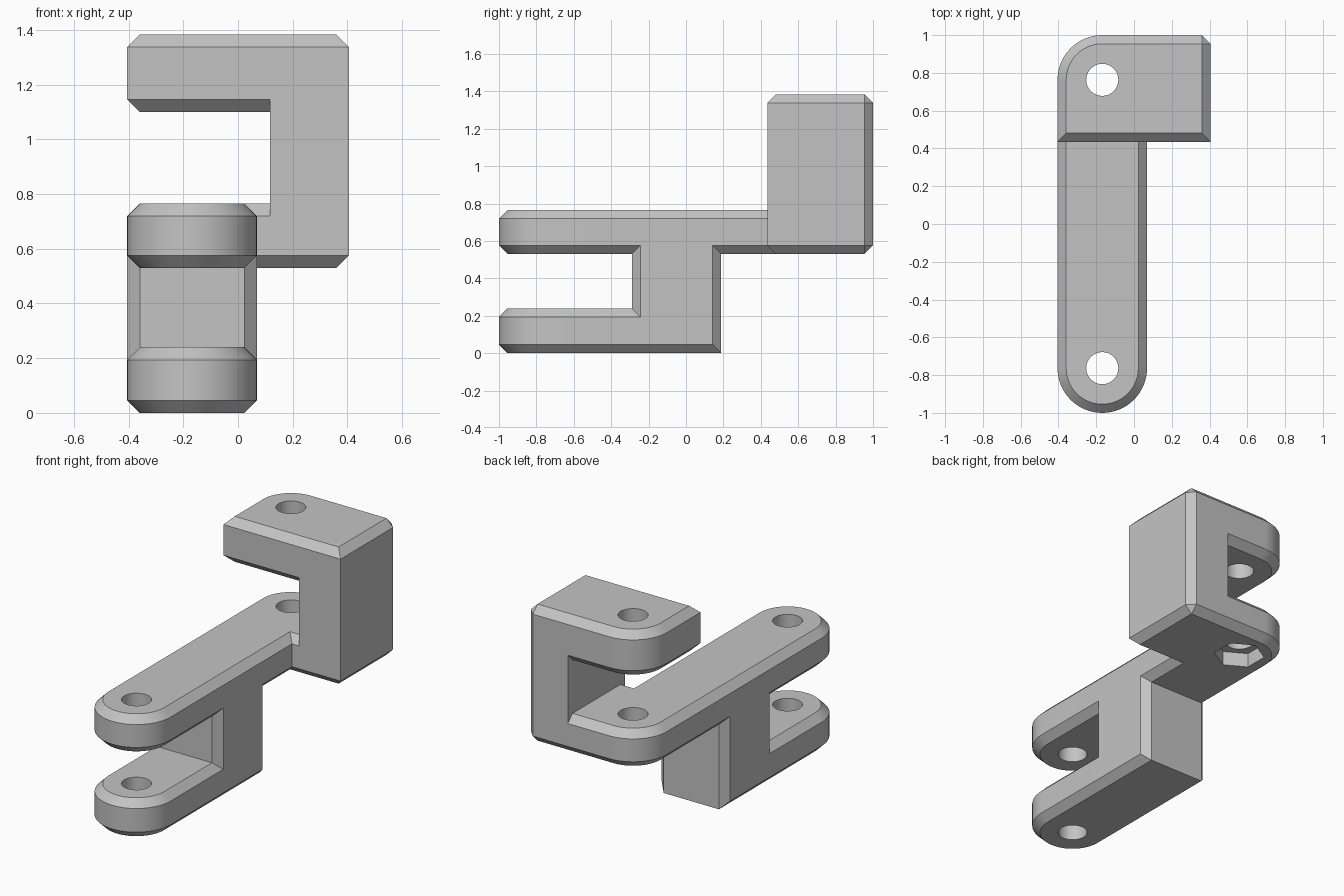
import bpy
import bmesh
import math

cube = bpy.data.objects.get("Cube")
if cube:
    bpy.data.objects.remove(cube, do_unlink=True)

CX, R, C = -0.168, 0.237, 0.046      # bar centre line, end radius, chamfer
LEFT, RIGHT = CX - R, CX + R         # sides of the narrow bar
FRONT_PIN, BACK_PIN = -0.763, 0.763  # hole positions along y
HOOK_X, HOOK_FRONT, HOOK_IN = 0.405, 0.435, 0.117
ARM_Z = (0.53, 0.765)

grey = bpy.data.materials.new("grey_plastic")
grey.use_nodes = True
colour = (0.55, 0.55, 0.55, 1)
grey.diffuse_color = colour
grey.node_tree.nodes["Principled BSDF"].inputs["Base Color"].default_value = colour


def loft(name, loops):
    """Closed solid through a series of equal-length point loops."""
    bm = bmesh.new()
    rings = [[bm.verts.new(p) for p in loop] for loop in loops]
    n = len(rings[0])
    for a, b in zip(rings, rings[1:]):
        for i in range(n):
            j = (i + 1) % n
            bm.faces.new((a[i], a[j], b[j], b[i]))
    bm.faces.new(rings[0])
    bm.faces.new(rings[-1])
    bmesh.ops.remove_doubles(bm, verts=bm.verts, dist=0.0001)
    bmesh.ops.recalc_face_normals(bm, faces=bm.faces)
    mesh = bpy.data.meshes.new(name)
    bm.to_mesh(mesh)
    bm.free()
    mesh.materials.append(grey)
    obj = bpy.data.objects.new(name, mesh)
    bpy.context.collection.objects.link(obj)
    return obj


def arc(cy, radius, start, end, steps):
    for i in range(steps + 1):
        a = math.radians(start + (end - start) * i / steps)
        yield CX + radius * math.cos(a), cy + radius * math.sin(a)


def bar_outline(end_y):
    """Straight bar with a round front end."""
    def outline(inset):
        r = R - inset
        return [(CX - r, end_y), *arc(FRONT_PIN, r, 180, 360, 32), (CX + r, end_y)]
    return outline


def hook_outline(inset):
    """Wide pad: one round back corner, one clipped back corner."""
    x, y = HOOK_X - inset, HOOK_FRONT + inset
    return [(x, y), (x, 1 - C), (HOOK_X - C, 1 - inset),
            *arc(BACK_PIN, R - inset, 90, 180, 16), (LEFT + inset, y)]


def plate(name, outline, z0, z1):
    levels = ((z0, C), (z0 + C, 0), (z1 - C, 0), (z1, C))
    return loft(name, [[(x, y, z) for x, y in outline(i)] for z, i in levels])


def prism(name, points, z0, z1):
    return loft(name, [[(x, y, z) for x, y in points] for z in (z0, z1)])


def boolean(target, tool, operation):
    mod = target.modifiers.new(operation.lower(), "BOOLEAN")
    mod.operation, mod.solver, mod.object = operation, "EXACT", tool
    bpy.ops.object.select_all(action="DESELECT")
    bpy.context.view_layer.objects.active = target
    target.select_set(True)
    bpy.ops.object.modifier_apply(modifier=mod.name)
    bpy.data.objects.remove(tool, do_unlink=True)


# Long arm and the lower fork prong
body = plate("hinge_bracket", bar_outline(0.6), *ARM_Z)
fork = plate("lower_prong", bar_outline(-0.1), 0, 0.24)

# Web joining the prongs, chamfered around both side faces
def web_loop(x, inset):
    y0, y1, z0, z1 = -0.29 + inset, 0.188 - inset, inset, 0.65 - inset
    return [(x, y0, z0), (x, y1, z0), (x, y1, z1), (x, y0, z1)]

web = loft("fork_web", [web_loop(LEFT, C), web_loop(LEFT + C, 0),
                        web_loop(RIGHT - C, 0), web_loop(RIGHT, C)])
web_sides = (LEFT, LEFT + C, RIGHT - C, RIGHT)

# Hook: lower pad, upper plate and the column between them
pad = plate("hook_pad", hook_outline, *ARM_Z)
top = plate("hook_top", hook_outline, 1.1, 1.384)
column = prism("hook_column", [(HOOK_IN, HOOK_FRONT), (HOOK_X, HOOK_FRONT),
                               (HOOK_X, 1 - C), (HOOK_X - C, 1), (HOOK_IN, 1)],
               0.65, 1.25)

for part in (fork, web, pad, column, top):
    boolean(body, part, "UNION")

# Pin holes and the hexagonal nut pocket under the pad
cutters = [
    prism("front_hole", list(arc(FRONT_PIN, 0.085, 0, 348.75, 31)), -0.1, 0.9),
    prism("back_hole", list(arc(BACK_PIN, 0.085, 0, 348.75, 31)), 0.4, 1.5),
    prism("nut_pocket", list(arc(BACK_PIN, 0.148, 30, 330, 5)), 0.45, 0.62),
]
for cutter in cutters:
    boolean(body, cutter, "DIFFERENCE")

bpy.ops.object.shade_smooth_by_angle(angle=math.radians(30))
